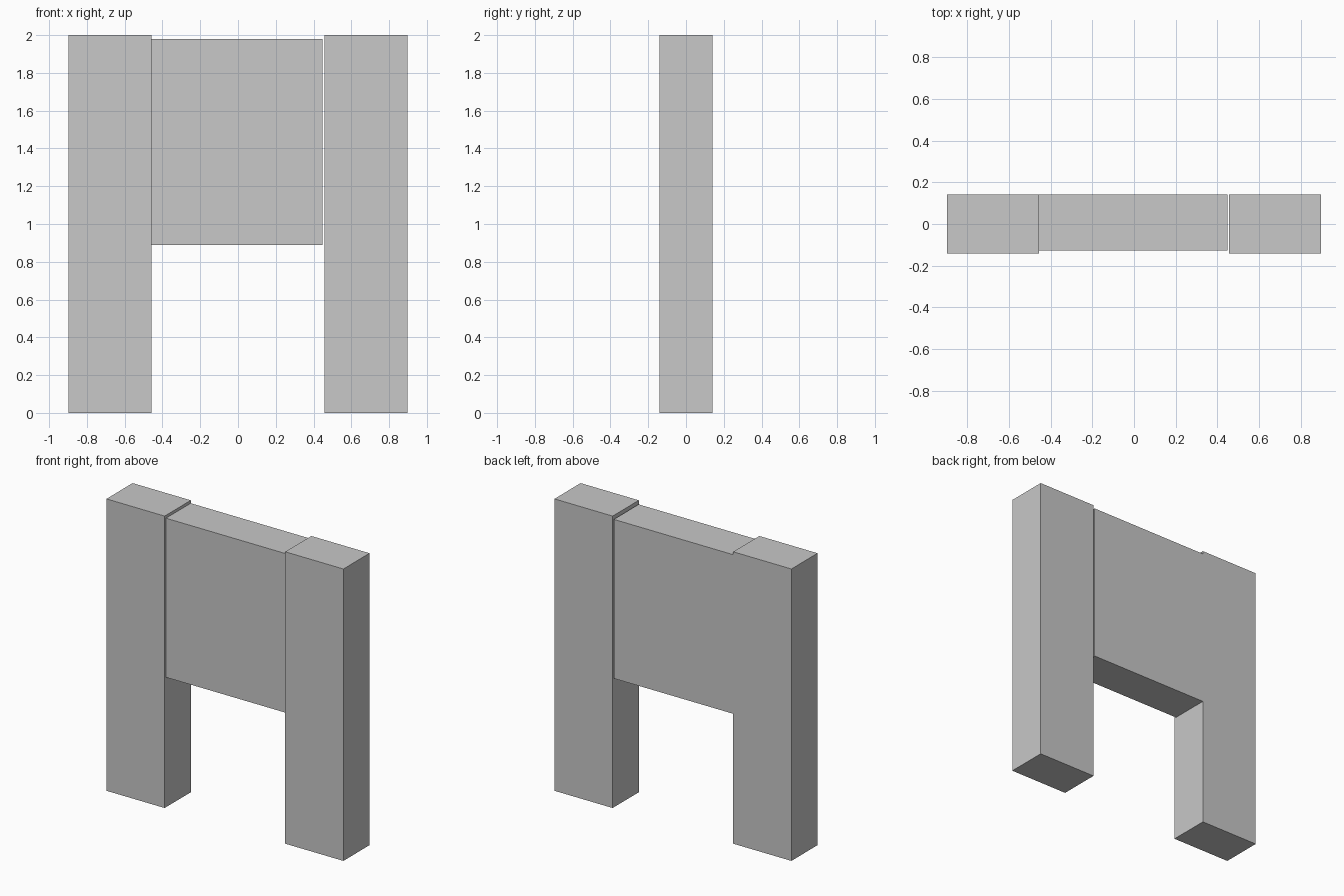
import bpy
import bmesh

if "Cube" in bpy.data.objects:
    bpy.data.objects.remove(bpy.data.objects["Cube"])

# One plain grey for the whole model
grey = bpy.data.materials.new("light grey")
grey.diffuse_color = (0.58, 0.58, 0.58, 1.0)
grey.use_nodes = True
grey.node_tree.nodes["Principled BSDF"].inputs["Base Color"].default_value = grey.diffuse_color

POST_OUT, POST_IN, HALF_D = 0.898, 0.457, 0.1415


def box(name, lo, hi):
    """Axis-aligned box between two corners."""
    bm = bmesh.new()
    bmesh.ops.create_cube(bm, size=1)
    for v in bm.verts:
        v.co = [lo[i] + (v.co[i] + 0.5) * (hi[i] - lo[i]) for i in range(3)]
    mesh = bpy.data.meshes.new(name)
    bm.to_mesh(mesh)
    bm.free()
    mesh.materials.append(grey)
    obj = bpy.data.objects.new(name, mesh)
    bpy.context.collection.objects.link(obj)
    return obj


# Two upright posts
box("left_post", (-POST_OUT, -HALF_D, 0), (-POST_IN, HALF_D, 2))
box("right_post", (POST_IN, -HALF_D, 0), (POST_OUT, HALF_D, 2))

# Panel: flush with the back, set in at the front, thin gap at the right post
box("panel", (-POST_IN, -0.127, 0.89), (0.448, HALF_D, 1.98))
